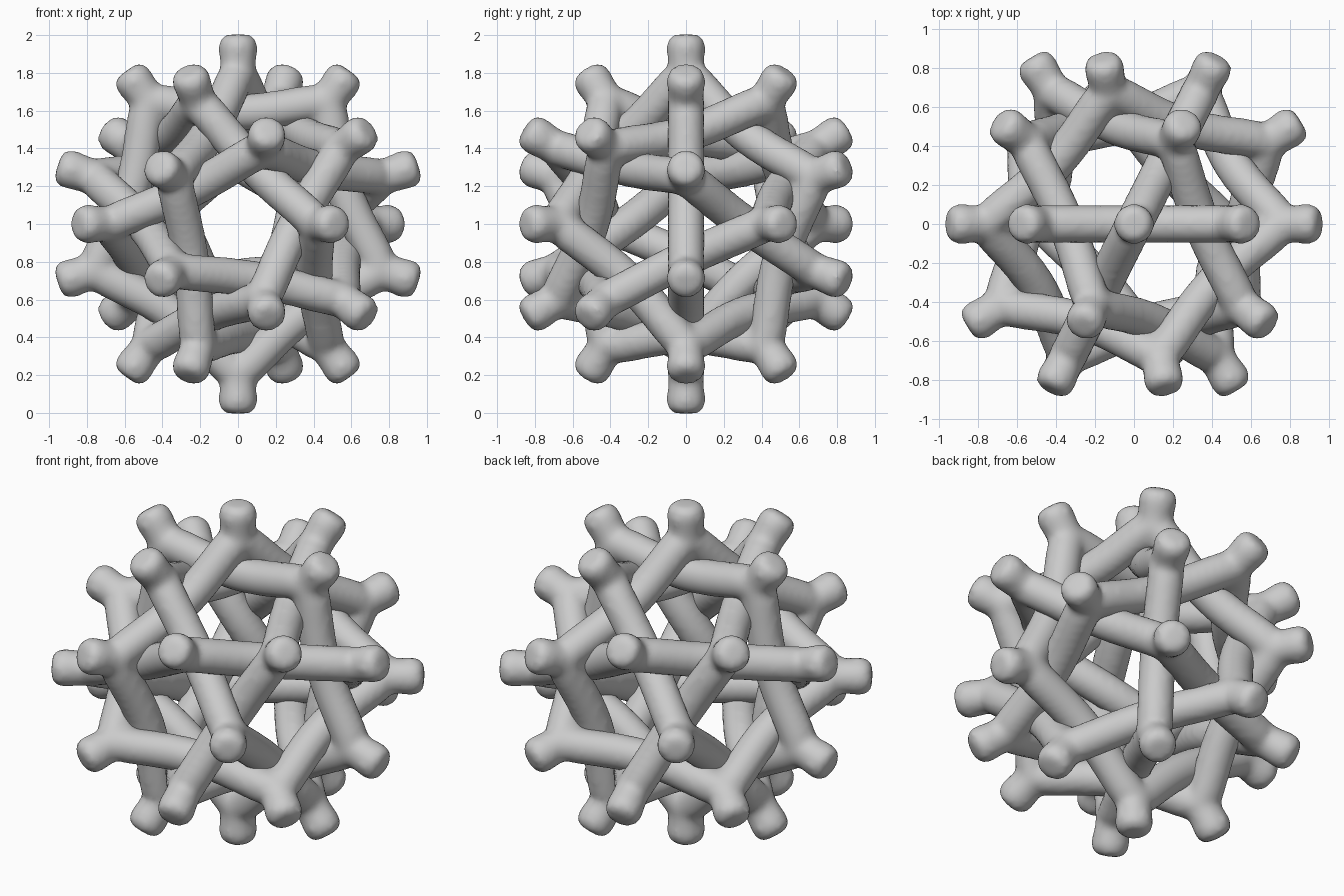
import bpy, math
from mathutils import Matrix, Vector

if "Cube" in bpy.data.objects:
    bpy.data.objects.remove(bpy.data.objects["Cube"])

CORNER, MID, TUBE = 0.80, 0.59, 0.099   # corner radius, mid-bar radius, rod radius
STEPS = 12
TURN = 2 * math.pi / 5


def polar(r, a):
    # point in the x-z plane
    return Vector((r * math.cos(a), 0, r * math.sin(a)))


def add_spline(curve, points, radii, mat, closed=False):
    s = curve.splines.new('POLY')
    s.points.add(len(points) - 1)
    for sp, p, r in zip(s.points, points, radii):
        q = mat @ p
        sp.co = (q.x, q.y, q.z, 1)
        sp.radius = r
    s.use_cyclic_u = closed


def ring(name, start, mat):
    """Pentagon of inward-sagging rods with a blunt stub at each corner."""
    curve = bpy.data.curves.new(name, 'CURVE')
    curve.dimensions = '3D'
    curve.bevel_depth = TUBE
    curve.bevel_resolution = 6
    curve.use_fill_caps = True
    sag = CORNER * math.cos(TURN / 2) - MID
    loop = []
    for k in range(5):
        a = start + k * TURN
        p, q = polar(CORNER, a), polar(CORNER, a + TURN)
        inward = -polar(1, a + TURN / 2)
        for i in range(STEPS):
            t = i / STEPS
            loop.append(p.lerp(q, t) + inward * sag * math.sin(math.pi * t) ** 1.5)
        # stub pointing outwards
        add_spline(curve, [polar(r, a) for r in (0.74, 0.86, 0.94, 0.983, 1.003)],
                   (0.9, 0.98, 1.06, 0.95, 0.62), mat)
    add_spline(curve, loop, [1] * len(loop), mat, True)
    obj = bpy.data.objects.new(name, curve)
    bpy.context.collection.objects.link(obj)
    bpy.ops.object.select_all(action='DESELECT')
    obj.select_set(True)
    bpy.context.view_layer.objects.active = obj
    bpy.ops.object.convert(target='MESH')
    obj = bpy.context.view_layer.objects.active
    # fuse rods and stubs, then soften the joints
    m = obj.modifiers.new('fuse', 'REMESH')
    m.mode = 'VOXEL'
    m.voxel_size = 0.02
    m.use_smooth_shade = True
    s = obj.modifiers.new('soften', 'SMOOTH')
    s.factor = 0.5
    s.iterations = 10
    return obj


lift = Matrix.Translation((0, 0, 1))

# ring in the x-z plane, one corner at the bottom
ring('upright_ring', -math.pi / 2, lift)

# five more rings, turned around the front-back five-fold axis
tilt = Matrix.Rotation(math.atan(2), 4, 'Z')
for k in range(5):
    ring(f'tilted_ring_{k + 1}', math.pi / 2,
         lift @ Matrix.Rotation(k * TURN, 4, 'Y') @ tilt)
